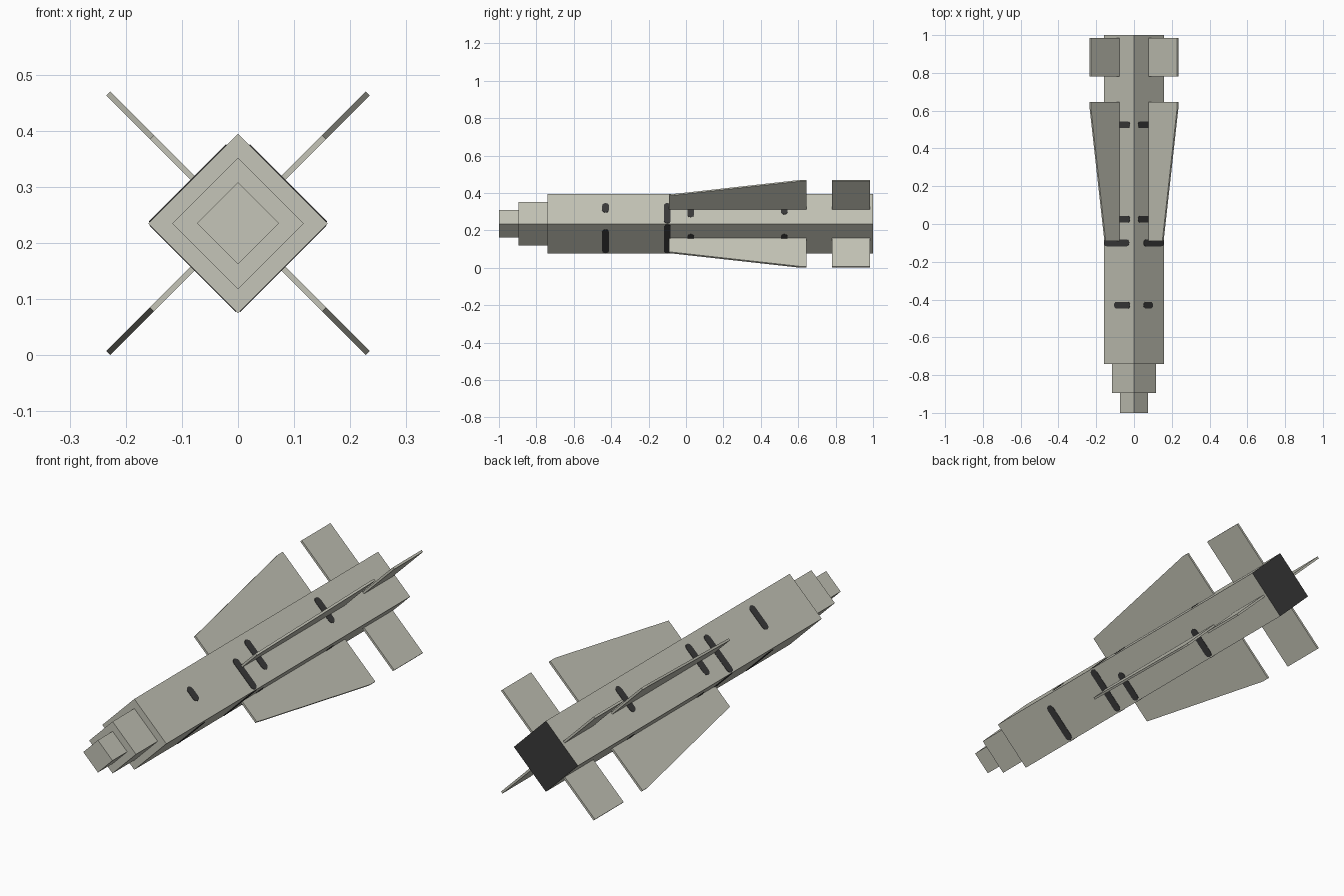
import bpy, bmesh, math
from mathutils import Vector

cube = bpy.data.objects.get("Cube")
if cube:
    bpy.data.objects.remove(cube)

AXIS_Z = 0.235      # height of the body's centre line
HALF = 0.16         # half diagonal of the main body
DIAG = math.sqrt(0.5)


def material(name, color):
    mat = bpy.data.materials.new(name)
    mat.use_nodes = True
    mat.diffuse_color = (*color, 1)
    mat.node_tree.nodes["Principled BSDF"].inputs["Base Color"].default_value = (*color, 1)
    return mat


beige = material("pale_beige", (0.56, 0.56, 0.48))
dark = material("dark_grey", (0.042, 0.042, 0.042))


def finish(name, bm, *mats):
    bmesh.ops.recalc_face_normals(bm, faces=bm.faces)
    mesh = bpy.data.meshes.new(name)
    bm.to_mesh(mesh)
    bm.free()
    obj = bpy.data.objects.new(name, mesh)
    bpy.context.collection.objects.link(obj)
    for mat in mats:
        mesh.materials.append(mat)
    return obj


def diamond_block(name, half, y0, y1):
    """Square bar standing on its edge, running along y."""
    bm = bmesh.new()
    ring = [bm.verts.new((x * half, y0, AXIS_Z + z * half))
            for x, z in ((1, 0), (0, 1), (-1, 0), (0, -1))]
    face = bm.faces.new(ring)
    out = bmesh.ops.extrude_face_region(bm, geom=[face])["geom"]
    verts = [v for v in out if isinstance(v, bmesh.types.BMVert)]
    bmesh.ops.translate(bm, vec=(0, y1 - y0, 0), verts=verts)
    if not any(abs(f.calc_center_median().y - y0) < 1e-5 for f in bm.faces):
        bm.faces.new(ring)
    return finish(name, bm, beige, dark)


def slab(name, outline, origin, along, normal, low, high, mat):
    """Prism from (distance, y) points, measured from origin along a direction."""
    bm = bmesh.new()
    bottom, top = [[bm.verts.new(origin + along * s + Vector((0, y, 0)) + normal * h)
                    for s, y in outline] for h in (low, high)]
    bm.faces.new(bottom)
    bm.faces.new(top)
    for i in range(len(outline)):
        j = (i + 1) % len(outline)
        bm.faces.new((bottom[i], bottom[j], top[j], top[i]))
    return finish(name, bm, mat)


def stadium(s0, s1, y, radius=0.018, steps=6):
    """Rounded bar outline from s0 to s1."""
    points = []
    for end, start in ((s1 - radius, -90), (s0 + radius, 90)):
        for i in range(steps + 1):
            a = math.radians(start + 180 * i / steps)
            points.append((end + radius * math.cos(a), y + radius * math.sin(a)))
    return points


# Body and stepped nose
body = diamond_block("main_body", HALF, -0.74, 1.0)
diamond_block("nose_step", 0.117, -0.895, -0.735)
diamond_block("nose_tip", 0.073, -1.0, -0.89)

# Dark exhaust end
for face in body.data.polygons:
    if face.center.y > 0.99:
        face.material_index = 1

# Fin outlines: distance from the centre line, y
WING = [(0.11, -0.09), (0.217, -0.09), (0.327, 0.61), (0.327, 0.645), (0.11, 0.645)]
TAIL = [(0.11, 0.78), (0.327, 0.78), (0.327, 0.985), (0.11, 0.985)]

# Painted bars on each face: y, start and end measured sideways from the ridge
LOWER = [(-0.43, 0.003, 0.13), (-0.1, 0.003, 0.157), (0.025, 0.003, 0.105), (0.525, 0.003, 0.105)]
UPPER_LEFT = [(-0.43, 0.05, 0.1), (-0.1, 0.05, 0.158), (0.025, 0.02, 0.125), (0.525, 0.02, 0.11)]
UPPER_RIGHT = [(-0.43, 0.02, 0.105), (-0.1, 0.025, 0.158), (0.025, 0.02, 0.13), (0.525, 0.02, 0.11)]

for sx, side in ((1, "left"), (-1, "right")):
    for sz, level in ((1, "upper"), (-1, "lower")):
        radial = Vector((sx, 0, sz)) * DIAG
        tangent = Vector((sx, 0, -sz)) * DIAG
        centre = Vector((0, 0, AXIS_Z))
        ridge = Vector((0, 0, AXIS_Z + sz * HALF))
        where = f"{level}_{side}"
        slab(f"wing_{where}", WING, centre, radial, tangent, -0.005, 0.005, beige)
        slab(f"tail_fin_{where}", TAIL, centre, radial, tangent, -0.005, 0.005, beige)
        bars = LOWER if sz < 0 else UPPER_LEFT if sx > 0 else UPPER_RIGHT
        for n, (y, a, b) in enumerate(bars, 1):
            slab(f"painted_bar_{where}_{n}", stadium(a / DIAG, b / DIAG, y),
                 ridge, tangent, radial, -0.001, 0.0015, dark)
